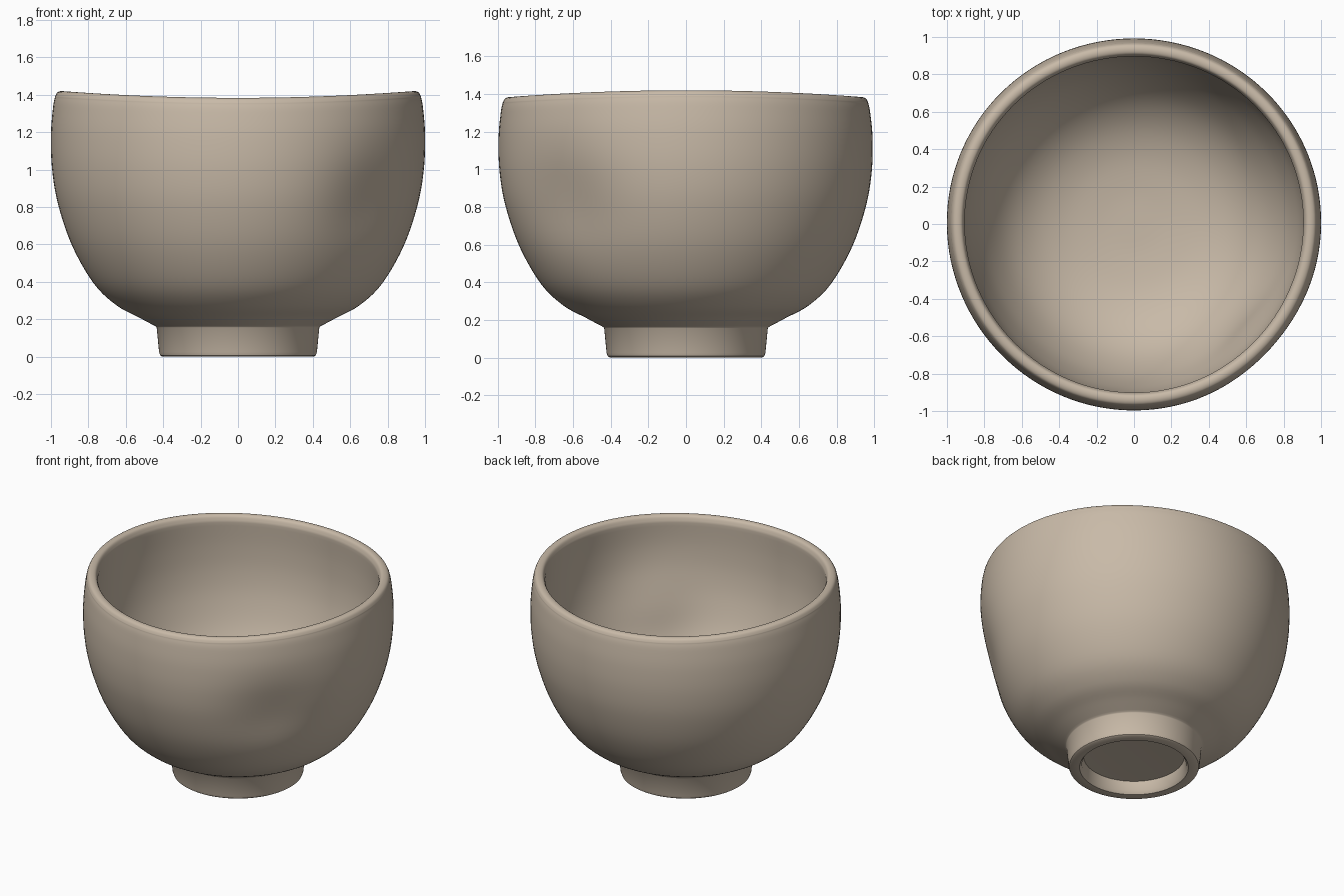
import bpy, bmesh, math

if "Cube" in bpy.data.objects:
    bpy.data.objects.remove(bpy.data.objects["Cube"])

SEG = 128


def spline(pts, n=5):
    """Catmull-Rom curve through the profile points."""
    p = [pts[0]] + pts + [pts[-1]]
    out = []
    for i in range(1, len(p) - 2):
        for k in range(n):
            t = k / n
            out.append(tuple(0.5 * (2 * b + (c - a) * t + (2 * a - 5 * b + 4 * c - d) * t * t
                                    + (3 * b - a - 3 * c + d) * t ** 3)
                             for a, b, c, d in zip(p[i - 1], p[i], p[i + 1], p[i + 2])))
    return out + [pts[-1]]


def hand_shaped(r, z, a):
    """Turned point with a wavy rim and a thumb dent at the front right."""
    da = (a + math.radians(41) + math.pi) % (2 * math.pi) - math.pi
    dent = 0.05 * math.exp(-(da / 0.33) ** 2 - ((z - 0.82) / 0.27) ** 2)
    rise = max(0.0, (z - 0.3) / 1.1)
    wob = 1 + rise * (0.004 * math.cos(2 * a) + 0.003 * math.sin(3 * a))
    rr = r * wob - (dent if r > 0.5 else 0)
    zz = z + 0.018 * rise ** 2 * math.cos(2 * a)
    return rr * math.cos(a), rr * math.sin(a), zz


# Profile: recess under the foot, foot ring, outer wall, lip, inner wall
recess = [(0.0, 0.09), (0.2, 0.09), (0.325, 0.085), (0.335, 0.02), (0.35, 0.0)]
foot = [(0.405, 0.0), (0.416, 0.007), (0.422, 0.025), (0.435, 0.156)]
outer = spline([(0.44, 0.162), (0.53, 0.21), (0.65, 0.275), (0.77, 0.39), (0.885, 0.59),
                (0.96, 0.81), (0.992, 1.0), (0.997, 1.18), (0.985, 1.32), (0.975, 1.37)])
lip = spline([(0.975, 1.372), (0.963, 1.394), (0.94, 1.402), (0.916, 1.394), (0.903, 1.365)], 4)
inner = spline([(0.902, 1.355), (0.908, 1.18), (0.9, 1.0), (0.868, 0.82), (0.8, 0.62),
                (0.69, 0.44), (0.55, 0.32), (0.38, 0.25), (0.18, 0.22), (0.0, 0.215)])
profile = recess + foot + outer + lip + inner

# Bowl body lathed around z
bm = bmesh.new()
rings = []
for r, z in profile:
    if r < 1e-6:
        rings.append([bm.verts.new((0, 0, z))])
    else:
        rings.append([bm.verts.new(hand_shaped(r, z, 2 * math.pi * i / SEG)) for i in range(SEG)])
for lo, hi in zip(rings, rings[1:]):
    for i in range(SEG):
        j = (i + 1) % SEG
        if len(lo) == 1:
            bm.faces.new((lo[0], hi[j], hi[i]))
        elif len(hi) == 1:
            bm.faces.new((lo[i], lo[j], hi[0]))
        else:
            bm.faces.new((lo[i], lo[j], hi[j], hi[i]))
bmesh.ops.recalc_face_normals(bm, faces=bm.faces)
mesh = bpy.data.meshes.new("tea_bowl")
bm.to_mesh(mesh)
bm.free()
bowl = bpy.data.objects.new("tea_bowl", mesh)
bpy.context.collection.objects.link(bowl)

# Clay colour and smooth shading
clay = bpy.data.materials.new("clay")
clay.diffuse_color = (0.58, 0.49, 0.39, 1)
clay.use_nodes = True
clay.node_tree.nodes["Principled BSDF"].inputs["Base Color"].default_value = clay.diffuse_color
mesh.materials.append(clay)
bpy.context.view_layer.objects.active = bowl
bowl.select_set(True)
bpy.ops.object.shade_smooth_by_angle(angle=math.radians(35))
